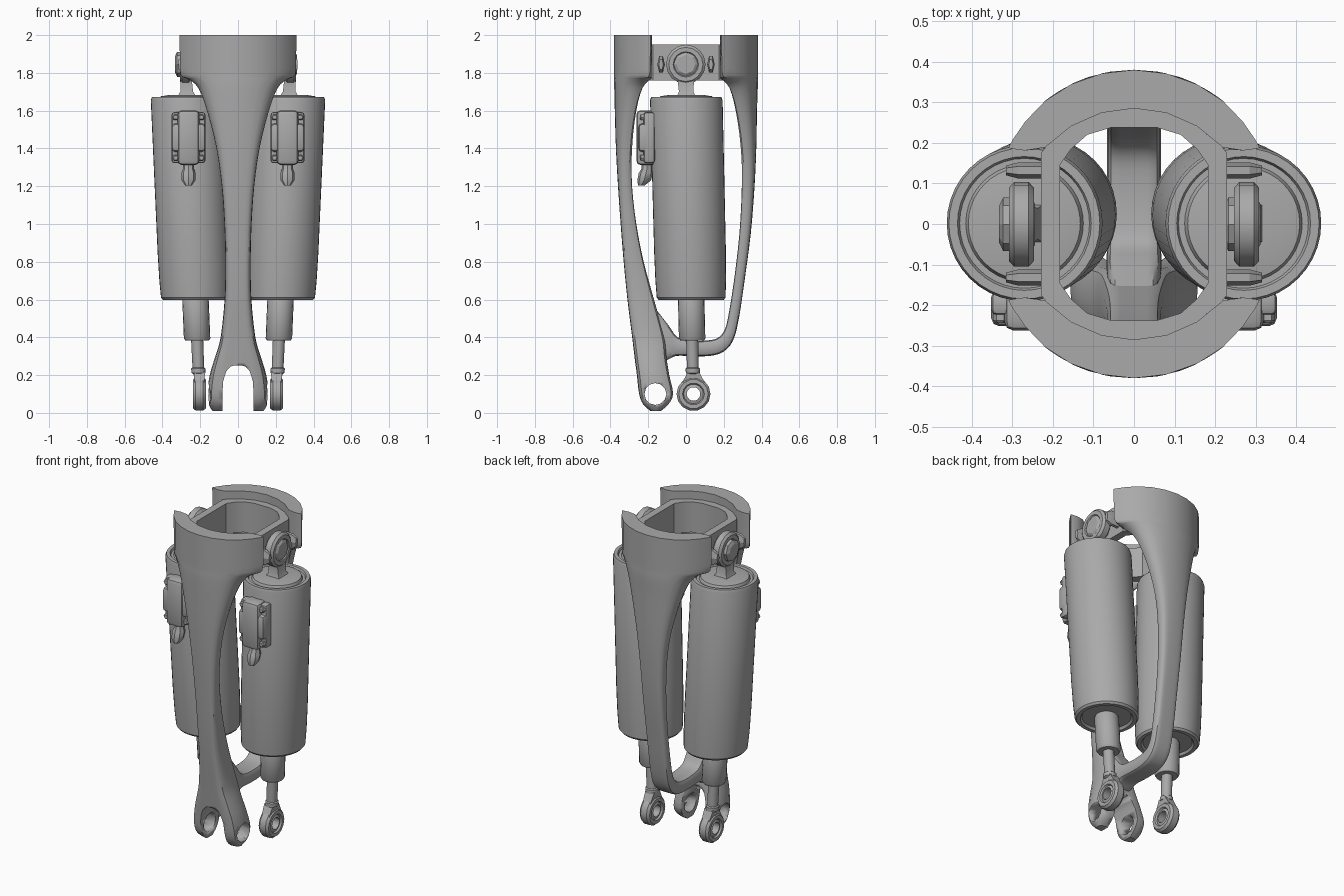
import bpy, bmesh, math
from mathutils import Vector, Matrix

if "Cube" in bpy.data.objects:
    bpy.data.objects.remove(bpy.data.objects["Cube"])

grey = bpy.data.materials.new("plain grey")
grey.use_nodes = True
grey.diffuse_color = (0.4, 0.4, 0.4, 1)
grey.node_tree.nodes["Principled BSDF"].inputs["Base Color"].default_value = (0.4, 0.4, 0.4, 1)


def finish(name, bm, angle=35):
    bmesh.ops.recalc_face_normals(bm, faces=bm.faces)
    mesh = bpy.data.meshes.new(name)
    bm.to_mesh(mesh)
    bm.free()
    mesh.materials.append(grey)
    ob = bpy.data.objects.new(name, mesh)
    bpy.context.collection.objects.link(ob)
    bpy.ops.object.select_all(action='DESELECT')
    bpy.context.view_layer.objects.active = ob
    ob.select_set(True)
    bpy.ops.object.shade_smooth_by_angle(angle=math.radians(angle))
    return ob


def skin(name, loops, wrap=False, angle=35):
    """Bridge rings of points; cap the ends unless the rings wrap round."""
    bm = bmesh.new()
    rings = [[bm.verts.new(p) for p in loop] for loop in loops]
    pairs = list(zip(rings, rings[1:]))
    if wrap:
        pairs.append((rings[-1], rings[0]))
    else:
        bm.faces.new(rings[0])
        bm.faces.new(rings[-1])
    for a, b in pairs:
        for i in range(len(a)):
            j = (i + 1) % len(a)
            bm.faces.new((a[i], a[j], b[j], b[i]))
    return finish(name, bm, angle)


def lathe(name, profile, place, sides=32, wrap=False, angle=35):
    loops = [[place(r, math.tau * i / sides, h) for i in range(sides)] for r, h in profile]
    return skin(name, loops, wrap, angle)


def box(name, centre, size, bevel=0.0, turn=0.0):
    bm = bmesh.new()
    bmesh.ops.create_cube(bm, size=1)
    bmesh.ops.scale(bm, vec=size, verts=bm.verts)
    if bevel:
        bmesh.ops.bevel(bm, geom=bm.edges[:], offset=bevel, segments=2, affect='EDGES', profile=0.5)
    bmesh.ops.transform(bm, matrix=Matrix.Translation(centre) @ Matrix.Rotation(turn, 4, 'Z'), verts=bm.verts)
    return finish(name, bm)


def around_x(centre):
    return lambda r, a, h: Vector(centre) + Vector((h, r * math.cos(a), r * math.sin(a)))


def around_y(centre):
    return lambda r, a, h: Vector(centre) + Vector((r * math.cos(a), h, r * math.sin(a)))


def cut(target, cutter):
    mod = target.modifiers.new("cut", 'BOOLEAN')
    mod.operation, mod.solver, mod.object = 'DIFFERENCE', 'EXACT', cutter
    bpy.context.view_layer.objects.active = target
    bpy.ops.object.modifier_apply(modifier=mod.name)
    bpy.data.objects.remove(cutter)


def smooth_rows(rows, steps=3):
    """Catmull-Rom refinement of the control rows."""
    out = []
    for i in range(len(rows) - 1):
        a, b, c, d = (rows[max(0, min(len(rows) - 1, i + k))] for k in (-1, 0, 1, 2))
        for s in range(steps):
            t = s / steps
            out.append([0.5 * (2 * q + (r - p) * t + (2 * p - 5 * q + 4 * r - u) * t * t
                               + (3 * q - p - 3 * r + u) * t ** 3) for p, q, r, u in zip(a, b, c, d)])
    return out + [list(rows[-1])]


def sag(x, radius):
    return radius - math.sqrt(radius ** 2 - x ** 2)


def section(row):
    """Rounded strip bent to the collar arc, from an outer and an inner point."""
    yo, zo, yi, zi, w = row
    outer, inner = Vector((0, yo, zo)), Vector((0, yi, zi))
    way = (inner - outer).normalized()
    bend = max(0.15, min(1, (zo - 0.2) / 1.2))
    pts = []
    for j in list(range(-6, 7)) + list(range(5, -6, -1)):
        f = math.sin(math.pi / 12 * j)
        t = 0.5 - 0.5 * math.sqrt(max(0, 1 - abs(f) ** 9))
        if len(pts) > 12:
            t = 1 - t
        x = min(abs(w * f), 0.32)
        push = (1 - t) * sag(x, 0.357) + t * min(0.11, sag(min(x, 0.28), 0.295))
        p = outer.lerp(inner, t) + way * push * bend
        pts.append((w * f, p.y, p.z))
    return pts


# front leg with collar half: height, outer y, inner y, half width
front = [(2, .38, .285, .31), (1.9, .38, .285, .308), (1.79, .38, .285, .303), (1.765, .38, .285, .26),
         (1.72, .38, .285, .21), (1.6, .377, .293, .164), (1.4, .371, .297, .114), (1.2, .36, .29, .086),
         (1, .346, .265, .072), (.8, .33, .225, .067), (.6, .31, .17, .071), (.4, .285, .115, .092),
         (.3, .273, .105, .12), (.2, .261, .09, .15), (.1, .25, .07, .162), (.045, .228, .095, .155),
         (.01, .19, .135, .135)]
front_leg = skin("front_leg", [section(r) for r in smooth_rows([(-o, z, -i, z, w) for z, o, i, w in front])])

# fork gap and pin holes
arch = [(.083, -.1), (.083, .1), (.078, .17), (.062, .22), (.04, .245), (.015, .252)]
arch = arch + [(-x, z) for x, z in reversed(arch)]
cut(front_leg, skin("fork_gap", [[(x, y, z) for x, z in arch] for y in (-.5, .1)]))
cut(front_leg, lathe("pin_hole", [(.058, -.3), (.058, .3)], around_x((0, -.162, .1)), 12))

# rear leg curving forward into the lower arm
rear = [(.38, z, .285, z, w) for z, o, i, w in front[:5]]
rear += [(.376, 1.6, .293, 1.6, .164), (.372, 1.4, .302, 1.4, .114), (.363, 1.2, .3, 1.2, .086),
         (.343, .95, .285, .95, .072), (.31, .7, .255, .7, .067), (.28, .5, .222, .5, .066),
         (.25, .385, .2, .43, .066), (.2, .325, .165, .395, .066), (.13, .302, .11, .383, .066),
         (.03, .3, .03, .383, .066), (-.05, .302, -.045, .4, .066), (-.1, .28, -.09, .46, .068),
         (-.17, .26, -.16, .55, .066)]
skin("rear_leg_and_arm", [section(r) for r in smooth_rows(rear)])

# inner sleeve of the collar
def outline(quarter, z):
    q = quarter
    right = q + [(x, -y) for x, y in reversed(q)]
    return [(x, y, z) for x, y in right + [(-x, -y) for x, y in right]]

hole = [(.055, .238), (.115, .22), (.155, .185), (.183, .145)]
wall = [(.07, .287), (.145, .262), (.19, .225), (.229, .175)]
skin("collar_sleeve", [outline(wall, 1.76), outline(wall, 1.95), outline(hole, 1.95), outline(hole, 1.76)],
     wrap=True, angle=25)

eye = [(.09, -.02), (.09, .02), (.078, .034), (.058, .034), (.052, .024), (.036, .03),
       (.036, -.03), (.052, -.024), (.058, -.034), (.078, -.034)]

for side, s in (("left", 1), ("right", -1)):
    def axis(z):
        return Vector((s * (.2 + .042 * z), .042 - .0243 * z, z))

    def along(r, a, z):
        return axis(z) + Vector((r * math.cos(a), r * math.sin(a), 0))

    # main cylinder with recessed ends
    lathe(side + "_cylinder", [(.075, .612), (.14, .612), (.15, .598), (.172, .598), (.182, .61), (.187, .7),
          (.19, .85), (.192, 1.655), (.186, 1.672), (.165, 1.672), (.16, 1.66), (.145, 1.66), (.138, 1.676),
          (.1, 1.682), (.04, 1.684)], along, 40)
    # rod
    lathe(side + "_rod", [(.06, .62), (.07, .6), (.07, .395), (.062, .382), (.032, .382), (.031, .24),
          (.038, .235), (.038, .212), (.026, .205), (.026, .165)], along, 20)
    lower = axis(.1)
    lathe(side + "_rod_eye", eye, around_x(lower), 14, wrap=True)
    skin(side + "_rod_eye_neck", [[lower + Vector((x * sx, y * sy, z)) for sx, sy in
         ((-1, -1), (1, -1), (1, 1), (-1, 1))] for x, y, z in ((.026, .06, .06), (.03, .028, .12))])
    # upper mount
    upper = axis(1.845) + Vector((0, .002, 0))
    lathe(side + "_mount_eye", [(r * 1.16, h * .9) for r, h in eye], around_x(upper), 16, wrap=True)
    lathe(side + "_mount_pin", [(.045, -.055), (.066, -.045), (.066, .024), (.05, .034)], around_x(upper), 8, angle=20)
    skin(side + "_mount_neck", [[axis(z) + Vector((x * sx, y * sy, 0)) for sx, sy in
         ((-1, -1), (1, -1), (1, 1), (-1, 1))] for x, y, z in
         ((.05, .05, 1.675), (.034, .038, 1.7), (.028, .045, 1.78))])
    for y in (-.132, .132):
        lug = around_x((s * .27, y, 1.845))
        lathe(side + "_mount_bolt", [(.05, -.045), (.05, .015), (.03, .045)],
              lambda r, a, h: lug(r, a, s * h) - Vector((0, r * math.cos(a) * .6, 0)), 6, angle=15)

    # valve block with corner bolts and a hose elbow
    x = s * .262
    box(side + "_valve_plate", (x, -.195, 1.457), (.18, .06, .27), .015)
    box(side + "_valve_body", (x, -.21, 1.457), (.115, .105, .29), .022)
    box(side + "_valve_waist", (x, -.212, 1.457), (.18, .08, .15), .02)
    for dx in (-.068, .068):
        for z in (1.35, 1.565):
            lathe(side + "_valve_bolt", [(.018, .03), (.018, -.018), (.012, -.024)],
                  around_y((x + dx, -.22, z)), 6)
    skin(side + "_hose_elbow", [[(x + r * math.cos(i * math.tau / 8), y + r * math.sin(i * math.tau / 8), z)
         for i in range(8)] for r, y, z in ((.03, -.205, 1.33), (.03, -.207, 1.29), (.038, -.212, 1.27),
                                            (.036, -.222, 1.23), (.018, -.236, 1.205))])
